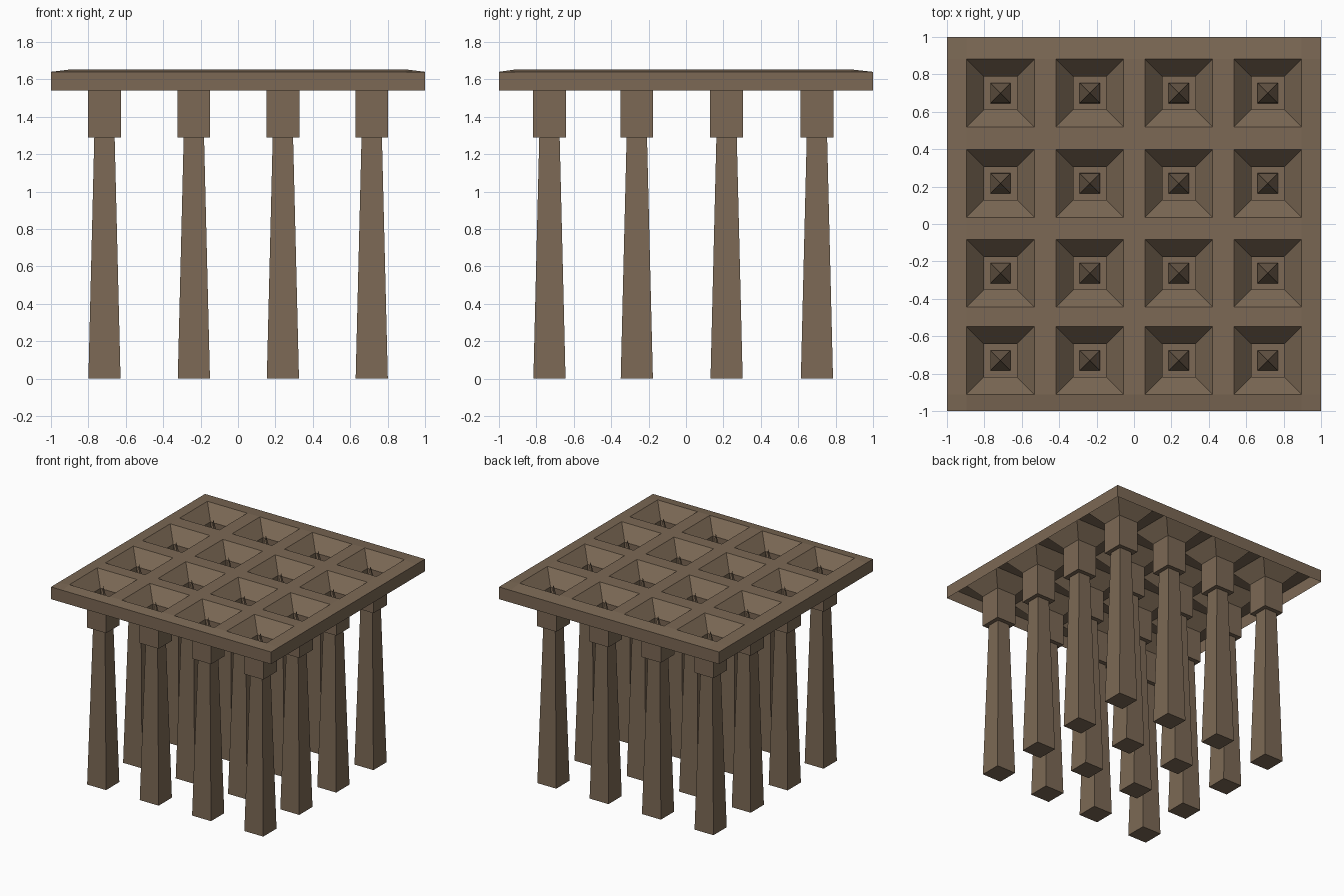
import bpy, bmesh

if "Cube" in bpy.data.objects:
    bpy.data.objects.remove(bpy.data.objects["Cube"])

XS = [-0.714, -0.236, 0.24, 0.715]     # column centres
YS = [-0.73, -0.263, 0.217, 0.70]      # row centres
HOLE, CUP = 0.181, 0.0875              # half widths
EDGE_Z, TOP_Z, SKIRT_Z = 1.64, 1.653, 1.54
FUNNEL_Z, FLOOR_Z = 1.545, 1.29

mat = bpy.data.materials.new("brown")
mat.diffuse_color = (0.20, 0.14, 0.09, 1)
mat.use_nodes = True
mat.node_tree.nodes["Principled BSDF"].inputs["Base Color"].default_value = mat.diffuse_color


def finish(bm, name):
    bmesh.ops.remove_doubles(bm, verts=bm.verts, dist=1e-5)
    bmesh.ops.recalc_face_normals(bm, faces=bm.faces)
    me = bpy.data.meshes.new(name)
    bm.to_mesh(me)
    bm.free()
    me.materials.append(mat)
    ob = bpy.data.objects.new(name, me)
    bpy.context.collection.objects.link(ob)


def loft(bm, cx, cy, rings, cap_start=False, cap_end=False):
    """Skin square sections given as (half width, z)."""
    loops = [[bm.verts.new((cx + sx * h, cy + sy * h, z))
              for sx, sy in ((-1, -1), (1, -1), (1, 1), (-1, 1))]
             for h, z in rings]
    for a, b in zip(loops, loops[1:]):
        for i in range(4):
            j = (i + 1) % 4
            bm.faces.new((a[i], a[j], b[j], b[i]))
    if cap_start:
        bm.faces.new(loops[0][::-1])
    if cap_end:
        bm.faces.new(loops[-1])


# Perforated top sheet with dropped rim, funnels and cups, open underneath
bm = bmesh.new()
gx = [-1] + [c + s * HOLE for c in XS for s in (-1, 1)] + [1]
gy = [-1] + [c + s * HOLE for c in YS for s in (-1, 1)] + [1]
n = len(gx)
grid = [[bm.verts.new((x, y, EDGE_Z if max(abs(x), abs(y)) == 1 else TOP_Z))
         for y in gy] for x in gx]
for i in range(n - 1):
    for j in range(n - 1):
        if not (i % 2 and j % 2):
            bm.faces.new((grid[i][j], grid[i + 1][j],
                          grid[i + 1][j + 1], grid[i][j + 1]))
rim = [e for e in bm.edges if all(abs(v.co.z - EDGE_Z) < 1e-4 for v in e.verts)
       and e.is_boundary]
ext = bmesh.ops.extrude_edge_only(bm, edges=rim)["geom"]
for v in ext:
    if isinstance(v, bmesh.types.BMVert):
        v.co.z = SKIRT_Z
for x in XS:
    for y in YS:
        loft(bm, x, y, [(HOLE, TOP_Z), (CUP, FUNNEL_Z), (CUP, FLOOR_Z)],
             cap_end=True)
finish(bm, "perforated_plate")

# Tapered posts ending in pointed tips inside the cups
for i, x in enumerate(XS):
    for j, y in enumerate(YS):
        bm = bmesh.new()
        loft(bm, x, y, [(0.086, 0), (0.054, 1.31), (0.0, 1.62)],
             cap_start=True)
        bmesh.ops.dissolve_degenerate(bm, edges=bm.edges, dist=1e-5)
        finish(bm, f"spike_post_{i + 1}_{j + 1}")
